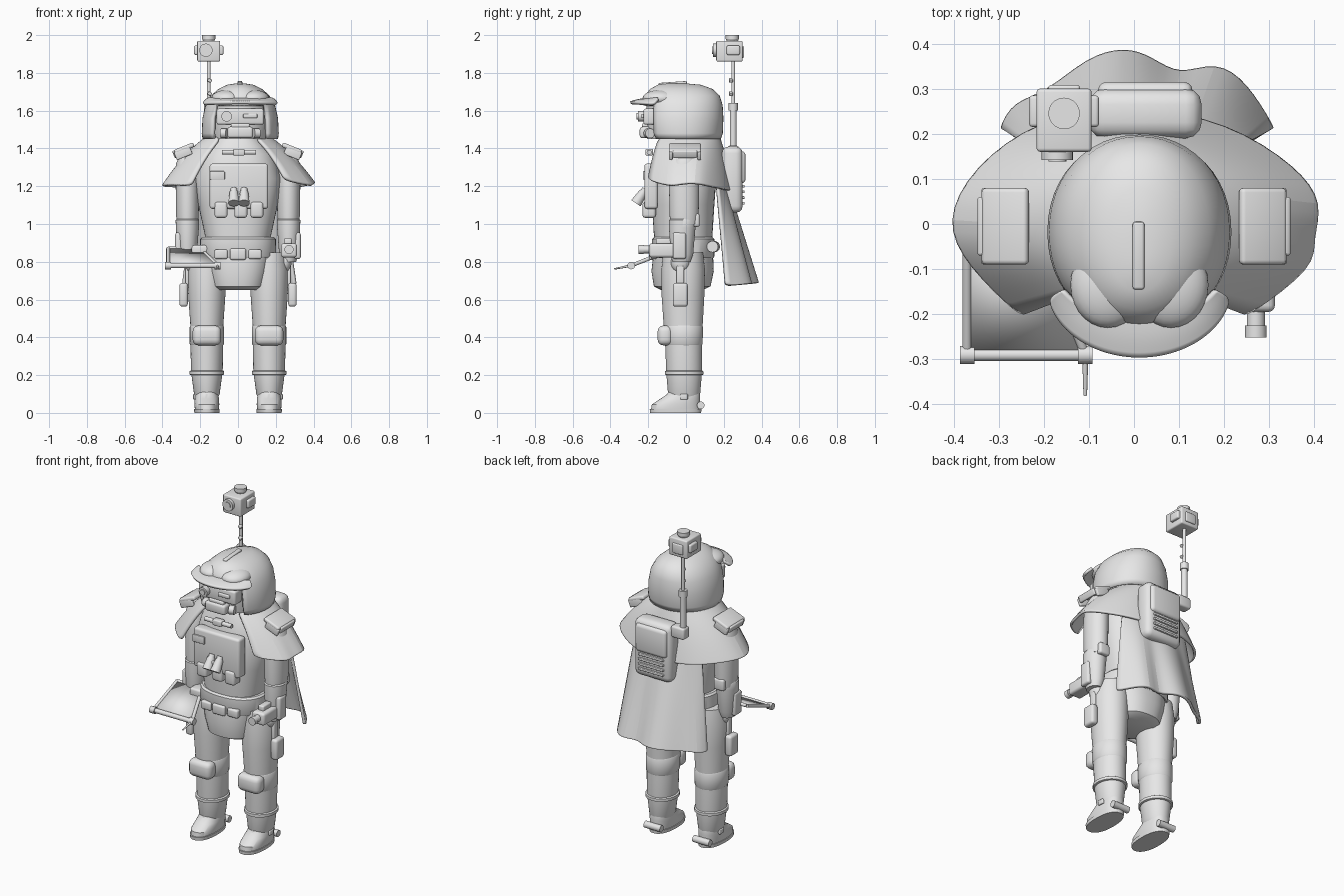
import bpy, bmesh, math
from mathutils import Vector, Matrix, Euler

old = bpy.data.objects.get("Cube")
if old:
    bpy.data.objects.remove(old, do_unlink=True)

grey = bpy.data.materials.new("plain_grey")
grey.use_nodes = True
colour = (0.8, 0.8, 0.8, 1)
grey.diffuse_color = colour
for node in grey.node_tree.nodes:
    if node.type == 'BSDF_PRINCIPLED':
        node.inputs["Base Color"].default_value = colour

SIDES = (("right", -1), ("left", 1))
made = []


def finish(name, bm):
    bmesh.ops.recalc_face_normals(bm, faces=bm.faces)
    mesh = bpy.data.meshes.new(name)
    bm.to_mesh(mesh)
    bm.free()
    mesh.materials.append(grey)
    obj = bpy.data.objects.new(name, mesh)
    bpy.context.collection.objects.link(obj)
    made.append(obj)
    return obj


def box(name, centre, size, bevel=0.01, turn=(0, 0, 0)):
    """Rounded box, turned by angles in degrees."""
    bm = bmesh.new()
    bmesh.ops.create_cube(bm, size=1)
    bmesh.ops.scale(bm, vec=size, verts=bm.verts)
    if bevel:
        bmesh.ops.bevel(bm, geom=bm.edges[:], offset=bevel, segments=3, profile=0.5, affect='EDGES')
    rot = Euler([math.radians(a) for a in turn]).to_matrix().to_4x4()
    bmesh.ops.transform(bm, matrix=Matrix.Translation(centre) @ rot, verts=bm.verts)
    return finish(name, bm)


def rod(name, start, end, r1, r2=None, segments=20):
    """Cylinder or cone between two points."""
    a, b = Vector(start), Vector(end)
    bm = bmesh.new()
    bmesh.ops.create_cone(bm, cap_ends=True, segments=segments, radius1=r1,
                          radius2=r1 if r2 is None else r2, depth=(b - a).length)
    rot = (b - a).to_track_quat('Z', 'Y').to_matrix().to_4x4()
    bmesh.ops.transform(bm, matrix=Matrix.Translation((a + b) / 2) @ rot, verts=bm.verts)
    return finish(name, bm)


def ball(name, centre, radii):
    bm = bmesh.new()
    bmesh.ops.create_uvsphere(bm, u_segments=28, v_segments=16, radius=1)
    bmesh.ops.scale(bm, vec=radii, verts=bm.verts)
    bmesh.ops.translate(bm, vec=centre, verts=bm.verts)
    return finish(name, bm)


def loft(name, rings, cx=0.0, power=2.0, cut=None, segments=48):
    """Skin stacked rings (z, x radius, y radius, y centre); cut drops faces."""
    bm = bmesh.new()
    loops = []
    for z, rx, ry, cy in rings:
        loop = []
        for i in range(segments):
            a = math.tau * i / segments
            c, s = math.cos(a), math.sin(a)
            px = math.copysign(abs(c) ** (2 / power), c)
            py = math.copysign(abs(s) ** (2 / power), s)
            loop.append(bm.verts.new((cx + rx * px, cy + ry * py, z)))
        loops.append(loop)
    for low, high in zip(loops, loops[1:]):
        for i in range(segments):
            j = (i + 1) % segments
            bm.faces.new((low[i], low[j], high[j], high[i]))
    bm.faces.new(loops[-1])
    if cut:
        doomed = [f for f in bm.faces if cut(f.calc_center_median())]
        bmesh.ops.delete(bm, geom=doomed, context='FACES')
    else:
        bm.faces.new(loops[0][::-1])
    return finish(name, bm)


def sheet(name, rows, thickness, levels=2):
    """Cloth skinned between rows of points, smoothed and thickened."""
    bm = bmesh.new()
    grid = [[bm.verts.new(p) for p in row] for row in rows]
    for low, high in zip(grid, grid[1:]):
        for i in range(len(low) - 1):
            bm.faces.new((low[i], low[i + 1], high[i + 1], high[i]))
    obj = finish(name, bm)
    sub = obj.modifiers.new("smooth", 'SUBSURF')
    sub.levels = sub.render_levels = levels
    solid = obj.modifiers.new("thickness", 'SOLIDIFY')
    solid.thickness = thickness
    solid.offset = 0
    return obj


# Torso, belt and hips
loft("torso", [(0.86, .17, .15, -.015), (0.94, .175, .155, -.015), (1.1, .21, .165, -.015),
               (1.24, .23, .17, -.01), (1.37, .19, .165, -.005), (1.47, .1, .12, 0)], power=2.4)
loft("belt", [(0.82, .195, .16, -.015), (0.83, .202, .165, -.015),
              (0.92, .2, .165, -.015), (0.93, .19, .155, -.015)], power=2.4)
loft("hips", [(0.65, .12, .11, -.02), (0.67, .143, .15, -.02), (0.75, .165, .165, -.018),
              (0.84, .185, .158, -.015)], power=2.4)
box("belt_buckle", (0, -.18, .84), (.085, .03, .06))
for side, s in SIDES:
    box(side + "_belt_pouch", (s * .09, -.17, .84), (.07, .035, .05))
    rod(side + "_belt_back_pouch", (s * .05, .15, .88), (s * .15, .14, .88), .03)

# Chest gear
box("chest_panel", (.005, -.185, 1.2), (.31, .07, .24), .015)
box("chest_pocket", (-.11, -.222, 1.257), (.08, .012, .045), .004)
rod("chest_bar", (-.085, -.195, 1.38), (.095, -.195, 1.38), .013)
box("chest_bar_clip", (.005, -.195, 1.38), (.06, .04, .035), .006)
for x in (-.09, .015, .1):
    box("chest_pouch", (x, -.195, 1.075), (.068, .07, .085), .015)
for x in (-.022, .032):
    rod("binocular_tube", (x, -.265, 1.11), (x, -.225, 1.17), .03, .022)
    rod("binocular_eyepiece", (x, -.225, 1.17), (x, -.215, 1.185), .018)
box("binocular_bridge", (.005, -.24, 1.145), (.05, .025, .03), .005)

# Legs, boots and arms
for side, s in SIDES:
    x = s * .165
    loft(side + "_leg", [(.07, .055, .075, -.01), (.1, .068, .085, -.01), (.22, .084, .095, -.01),
                         (.34, .086, .097, -.012), (.46, .087, .103, -.015), (.62, .098, .113, -.016),
                         (.76, .103, .115, -.015), (.85, .09, .105, -.015)], x)
    loft(side + "_shin_strap", [(.2, .084, .094, -.01), (.203, .092, .102, -.01),
                                (.22, .092, .102, -.01), (.225, .084, .094, -.01)], x)
    loft(side + "_knee_band", [(.355, .084, .095, -.012), (.365, .091, .1, -.012),
                               (.455, .091, .105, -.015), (.465, .085, .1, -.015)], x)
    box(side + "_knee_pad", (x, -.11, .41), (.15, .08, .105), .03)
    loft(side + "_boot", [(.018, .063, .13, -.055), (.045, .066, .128, -.053), (.075, .064, .105, -.03),
                          (.1, .06, .087, -.012), (.125, .055, .08, -.01)], x, 2.3)
    loft(side + "_sole", [(0, .066, .135, -.055), (.02, .068, .137, -.055)], x, 2.3)
    rod(side + "_heel_canister", (x - .055, .078, .04), (x + .055, .078, .04), .02)
    box(side + "_ankle_clip", (s * .225, -.01, .085), (.025, .04, .03), .005)
    box(side + "_thigh_pouch", (s * .288, -.03, .625), (.045, .08, .125), .015)
    box(side + "_thigh_strap", (s * .27, -.03, .72), (.02, .04, .12), .006)

    ax = s * .268
    loft(side + "_upper_arm", [(1.0, .055, .073, -.01), (1.05, .06, .077, -.01), (1.22, .062, .08, -.01),
                               (1.32, .06, .075, -.005), (1.37, .035, .045, 0)], ax)
    loft(side + "_forearm", [(.8, .04, .048, -.025), (.84, .05, .06, -.022), (.98, .061, .07, -.02),
                             (1.02, .062, .072, -.018), (1.03, .055, .066, -.015)], ax)
    box(side + "_forearm_guard", (s * .315, -.035, .885), (.035, .07, .14), .012)
    box(side + "_elbow_pad", (ax, .055, 1.02), (.07, .035, .07), .012)
    ball(side + "_hand", (s * .245, -.03, .795), (.038, .05, .055))
    ball(side + "_fingers", (s * .24, -.025, .755), (.028, .04, .04))

    # Arched shoulder plate
    box(side + "_shoulder_plate", (s * .285, -.005, 1.4), (.11, .17, .025), .01, (0, s * 22, 0))
    box(side + "_shoulder_edge", (s * .333, -.005, 1.37), (.018, .13, .04), .006, (0, s * 22, 0))
    for y in (-.08, .07):
        box(side + "_shoulder_clip", (s * .29, y, 1.375), (.09, .02, .045), .006, (0, s * 22, 0))

# Shoulder mantle, from one front edge round the back to the other
hem = [(-.25, -.2, 1.2), (-.365, -.09, 1.21), (-.415, .005, 1.2), (-.355, .12, 1.2), (-.21, .23, 1.18),
       (0, .26, 1.17), (.21, .22, 1.18), (.36, .12, 1.2), (.415, .045, 1.22), (.39, -.035, 1.21),
       (.4, -.09, 1.2), (.25, -.2, 1.23)]
collar = []
for i in range(len(hem)):
    a = math.radians(-120 - 300 * i / (len(hem) - 1))
    collar.append((.17 * math.cos(a), .01 + .17 * math.sin(a), 1.46))
rows = []
for t in (0, .3, .65, .93, 1):
    row = []
    for c, h in zip(collar, hem):
        p = Vector(c).lerp(Vector(h), t)
        p.z += .11 * t * (1 - t)
        row.append(p)
    rows.append(row)
sheet("shoulder_mantle", rows, .014)

# Long back cape with wavy hem
wave = [(-.29, .21), (-.265, .265), (-.19, .285), (-.1, .365), (-.02, .385), (.035, .365),
        (.1, .32), (.18, .355), (.245, .31), (.305, .21)]
rows = []
for t in (0, .3, .6, .93, .96, 1):
    row = []
    for i, (x, y) in enumerate(wave):
        u = i / (len(wave) - 1) * 2 - 1
        top = Vector((u * .22, .2 - .04 * u * u, 1.26))
        row.append(top.lerp(Vector((x, y, .67 + .1 * (y - .2))), t))
    rows.append(row)
sheet("back_cape", rows, .016)

# Backpack with vents
box("backpack", (.025, .245, 1.235), (.25, .11, .35), .035)
box("backpack_lid", (.025, .29, 1.3), (.21, .05, .17), .02)
for i in range(4):
    box("backpack_vent", (.025, .302, 1.11 + i * .03), (.17, .018, .014), .004)

# Mast and camera
mx, my = -.155, .25
box("mast_mount", (mx + .02, my, 1.38), (.09, .06, .07), .012)
rod("mast_lower", (mx, my, 1.36), (mx, my, 1.63), .018)
rod("mast_collar", (mx, my, 1.6), (mx, my, 1.64), .024)
rod("mast_upper", (mx, my, 1.63), (mx, my, 1.87), .01)
for z in (1.69, 1.76):
    box("mast_clip", (mx + .005, my - .012, z), (.022, .02, .018), .004, (0, 30, 0))
box("camera_body", (mx, .23, 1.915), (.122, .14, .11), .008)
rod("camera_top_rim", (mx, .245, 1.965), (mx, .245, 1.98), .028, .035)
rod("camera_top_cap", (mx, .245, 1.98), (mx, .245, 2.0), .035)
rod("camera_lens", (mx - .015, .165, 1.92), (mx - .015, .142, 1.92), .035)
rod("camera_lens_eye", (mx - .015, .15, 1.92), (mx - .015, .138, 1.92), .02)
box("camera_side_block", (mx, .25, 1.92), (.155, .07, .05), .008)
box("camera_back", (mx, .298, 1.91), (.07, .02, .06), .006)

# Helmet with an open face
hx = .012
shell = loft("helmet", [(1.45, .2, .2, -.015), (1.48, .204, .213, -.018), (1.56, .2, .216, -.018),
                        (1.63, .184, .212, -.018), (1.68, .155, .198, -.02), (1.715, .115, .165, -.025),
                        (1.737, .07, .115, -.035), (1.745, .02, .04, -.05)], hx, 2.1,
             cut=lambda p: p.z < 1.63 and p.y < -.1 and abs(p.x - hx) < .145)
rim = shell.modifiers.new("thickness", 'SOLIDIFY')
rim.thickness = .018
loft("face", [(1.45, .15, .19, -.015), (1.53, .165, .195, -.018), (1.65, .155, .19, -.018)], hx)
box("visor_panel", (hx, -.19, 1.568), (.25, .07, .085), .012)
rod("eye_lens", (-.06, -.2, 1.57), (-.06, -.255, 1.57), .028)
rod("eye_lens_core", (-.06, -.25, 1.57), (-.06, -.262, 1.57), .017)
box("eye_slit", (.065, -.228, 1.572), (.075, .016, .022), .005)
box("mouthpiece", (hx, -.215, 1.485), (.135, .06, .06), .014)
box("mouthpiece_top", (hx, -.21, 1.52), (.1, .045, .025), .008)
for side, s in SIDES:
    rod(side + "_cheek_filter", (hx + s * .07, -.2, 1.48), (hx + s * .1, -.19, 1.48), .026)
    ball(side + "_brow_flap", (hx + s * .07, -.135, 1.665), (.083, .095, .045))
box("helmet_crest", (hx - .002, -.07, 1.741), (.026, .15, .022), .006, (4, 0, 0))
inner, middle, outer = [], [], []
for i in range(13):
    a = math.radians(-170 + 160 * i / 12)
    c, s = math.cos(a), math.sin(a)
    inner.append((hx + .17 * c, -.13 + .07 * s, 1.665 + .005 * s))
    middle.append((hx + .188 * c, -.135 + .115 * s, 1.648 - .008 * s))
    outer.append((hx + .2 * c, -.14 + .155 * s, 1.63 - .012 * s))
sheet("helmet_brim", (inner, middle, outer), .016)

# Left wrist launcher
box("wrist_launcher", (.27, -.11, .86), (.085, .17, .075), .015)
rod("launcher_barrel", (.27, -.17, .865), (.27, -.25, .865), .02)
rod("launcher_muzzle", (.27, -.225, .865), (.27, -.252, .865), .024)
box("launcher_sight", (.265, -.12, .905), (.04, .08, .04), .008)

# Tilted handheld screen
lx, rx, front, back = -.37, -.108, (-.29, .78), (-.06, .87)
near_left, near_right = (lx, *front), (rx, *front)
far_left, far_right = (lx, *back), (-.2, *back)
sheet("screen_plate", ((near_left, near_right), (far_left, far_right)), .008, 0)
rod("screen_left_rail", near_left, far_left, .01)
rod("screen_right_rail", near_right, far_right, .01)
rod("screen_back_rail", far_left, far_right, .01)
rod("screen_front_rail", near_left, near_right, .014)
for x in (lx, rx):
    rod("screen_corner", (x - .016, *front), (x + .016, *front), .02)
rod("screen_probe", near_right, (rx, -.38, .762), .007, .004)
box("screen_grip", (-.2, -.08, .86), (.09, .09, .055), .012)

# Smooth shading with crisp edges
bpy.ops.object.select_all(action='DESELECT')
for obj in made:
    obj.select_set(True)
bpy.context.view_layer.objects.active = made[0]
bpy.ops.object.shade_smooth_by_angle(angle=math.radians(35))
